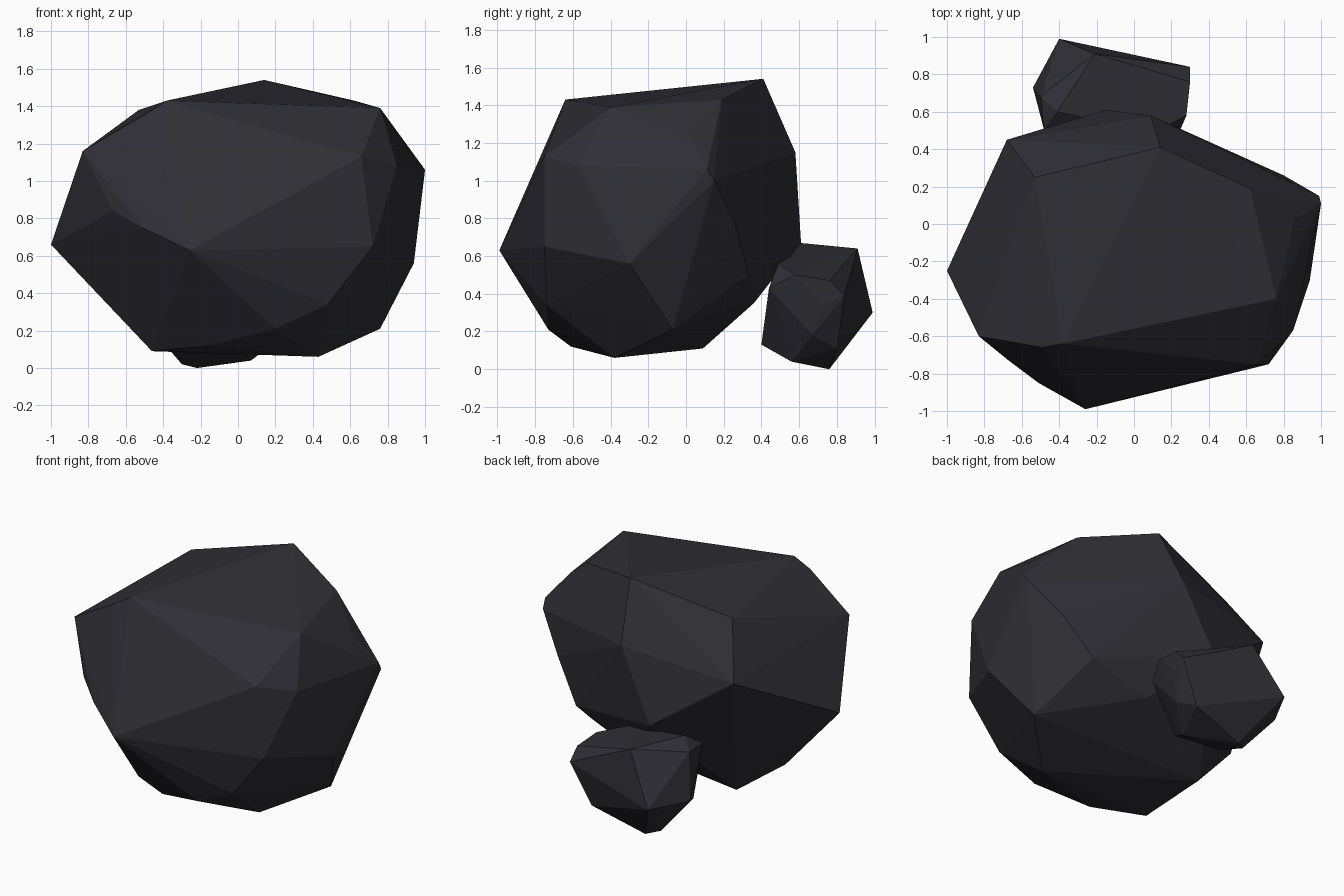
import bpy
import bmesh

# Remove the default object only
default_cube = bpy.data.objects.get("Cube")
if default_cube is not None:
    bpy.data.objects.remove(default_cube, do_unlink=True)


def make_material(name, colour):
    """Create one flat material with matching viewport and render colour."""
    material = bpy.data.materials.new(name)
    material.use_nodes = True
    material.diffuse_color = colour
    shader = material.node_tree.nodes.get("Principled BSDF")
    shader.inputs["Base Color"].default_value = colour
    shader.inputs["Roughness"].default_value = 0.9
    return material


def make_rock(name, corner_groups, material):
    """Wrap the chipped corners of a rock in a faceted convex shell."""
    shell = bmesh.new()
    for group in corner_groups:
        for corner in group:
            shell.verts.new(corner)
    result = bmesh.ops.convex_hull(shell, input=list(shell.verts))

    # Corners that ended up inside the shell are discarded
    leftovers = set(result["geom_interior"]) | set(result["geom_unused"])
    loose = [item for item in leftovers if isinstance(item, bmesh.types.BMVert)]
    bmesh.ops.delete(shell, geom=loose, context="VERTS")

    # Merge nearly coplanar triangles into broad chiselled facets
    bmesh.ops.dissolve_limit(shell, angle_limit=0.02,
                             verts=list(shell.verts), edges=list(shell.edges))
    bmesh.ops.recalc_face_normals(shell, faces=list(shell.faces))
    for face in shell.faces:
        face.smooth = False

    mesh = bpy.data.meshes.new(name)
    shell.to_mesh(mesh)
    shell.free()
    mesh.materials.append(material)
    rock = bpy.data.objects.new(name, mesh)
    bpy.context.scene.collection.objects.link(rock)
    return rock


dark_stone = make_material("dark slate stone", (0.028, 0.028, 0.036, 1.0))

# Large boulder: crown, belly and underside corners
boulder_crown = [
    (.14, .41, 1.54), (.76, -.4, 1.39), (-.38, -.64, 1.43), (-.49, -.66, 1.36),
    (-.53, .25, 1.38), (.62, .19, 1.43), (.86, .03, 1.24), (-.83, -.6, 1.16),
    (.66, -.75, 1.13), (.85, -.57, 1.08), (.09, .58, 1.15), (-.68, .45, 1.04),
]
boulder_belly = [
    (1, .11, 1.06), (.99, .15, 1), (.8, .26, .77), (.61, .33, .5),
    (-.15, .61, .67), (-1, -.25, .66), (-.67, -.73, .84), (-.51, -.85, .75),
    (-.26, -.99, .63), (.72, -.75, .65), (.94, -.3, .56),
]
boulder_underside = [
    (.48, -.74, .34), (.2, -.73, .21), (-.15, -.61, .12), (-.46, -.43, .09),
    (.43, -.38, .06), (.76, -.07, .21), (-.45, .09, .11), (.2, .36, .35),
]
make_rock("large_boulder", [boulder_crown, boulder_belly, boulder_underside], dark_stone)

# Small rock resting against the back of the boulder
small_rock_top = [
    (-.21, .91, .64), (-.41, .6, .67), (.1, .49, .56), (-.48, .5, .6),
    (-.5, .68, .61), (.28, .58, .5), (.3, .76, .47), (.3, .84, .39),
]
small_rock_base = [
    (-.4, .99, .3), (-.54, .73, .3), (.28, .73, .35), (.22, .44, .43),
    (.22, .67, .18), (.16, .8, .11), (0, .4, .13), (-.35, .42, .15),
    (.07, .56, .04), (-.22, .76, 0), (-.3, .7, .02),
]
make_rock("small_back_rock", [small_rock_top, small_rock_base], dark_stone)
